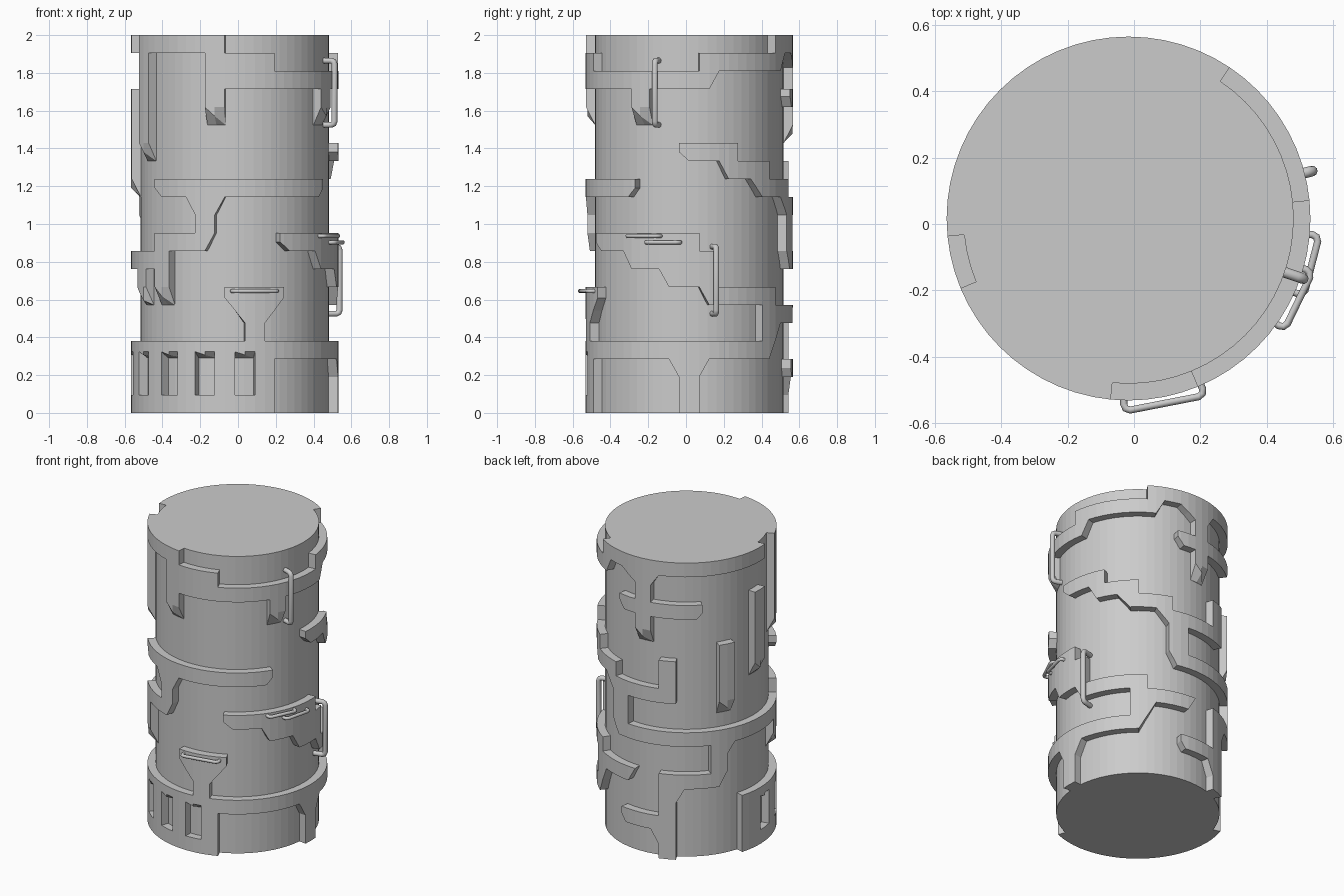
import bpy, bmesh, math
from math import sin, cos, radians, floor

if "Cube" in bpy.data.objects:
    bpy.data.objects.remove(bpy.data.objects["Cube"])

# The hull is laid out on a grid: 64 columns around, 21 rows up
CX, CY = -0.0165, 0.0165
RI, RO = 0.4985, 0.549
U = 2 * math.pi / 64
V = 2 / 21


def on_hull(k, m, r):
    """Column k (0 = front, growing to +x), row m, radius r -> 3D point."""
    f = k - floor(k) - 0.5
    r = r * cos(U / 2) / cos(f * U)
    return (CX + r * sin(k * U), CY - r * cos(k * U), m * V)


def finish(name, verts, faces):
    me = bpy.data.meshes.new(name)
    me.from_pydata(verts, [], faces)
    bm = bmesh.new()
    bm.from_mesh(me)
    bmesh.ops.recalc_face_normals(bm, faces=bm.faces[:])
    bm.to_mesh(me)
    bm.free()
    ob = bpy.data.objects.new(name, me)
    bpy.context.collection.objects.link(ob)
    return ob


def panel(name, outline, slope_row=None):
    """Wrap a flat outline (column, row) round the hull as a raised plate.
    Points on slope_row sink to the hull, which makes a sloped end."""
    bm = bmesh.new()
    bm.faces.new([bm.verts.new((k, m, 0)) for k, m in outline])
    bm.normal_update()
    bmesh.ops.triangulate(bm, faces=bm.faces[:], ngon_method='EAR_CLIP')
    ks = [p[0] for p in outline]
    for k in range(floor(min(ks)) + 1, math.ceil(max(ks))):
        bmesh.ops.bisect_plane(bm, geom=bm.verts[:] + bm.edges[:] + bm.faces[:],
                               dist=1e-5, plane_co=(k, 0, 0), plane_no=(1, 0, 0))
    bm.verts.index_update()
    n = len(bm.verts)
    outer, inner = [], []
    for v in bm.verts:
        k, m = v.co.x, v.co.y
        k = round(k) if abs(k - round(k)) < 1e-4 else k
        low = slope_row is not None and abs(m - slope_row) < 1e-4
        outer.append(on_hull(k, m, RI + 0.001 if low else RO))
        inner.append(on_hull(k, m, RI - 0.01))
    faces = []
    for f in bm.faces:
        ids = [v.index for v in f.verts]
        faces.append(ids)
        faces.append([i + n for i in reversed(ids)])
    for e in bm.edges:
        if e.is_boundary:
            a, b = (v.index for v in e.verts)
            faces.append([a, b, b + n, a + n])
    bm.free()
    return finish(name, outer + inner, faces)


def box(name, k0, k1, m0, m1, slope_row=None):
    return panel(name, [(k0, m0), (k1, m0), (k1, m1), (k0, m1)], slope_row)


def handle(name, a0, z0, a1, z1, r_out, wire):
    """Bent wire grip between two (angle, height) points."""
    def p(a, z, r):
        a = radians(a)
        return (CX + r * sin(a), CY - r * cos(a), z)

    def mix(a, z, t):
        return a + ((a0 + a1) / 2 - a) * t, z + ((z0 + z1) / 2 - z) * t
    L = math.dist(p(a0, z0, r_out), p(a1, z1, r_out))
    t = 0.04 / L
    pts = []
    for a, z in ((a0, z0), (a1, z1)):
        leg = [p(a, z, 0.49), p(a, z, r_out - 0.018),
               p(*mix(a, z, t * 0.3), r_out - 0.005), p(*mix(a, z, t), r_out)]
        pts += leg if not pts else leg[::-1]
    cu = bpy.data.curves.new(name, 'CURVE')
    cu.dimensions = '3D'
    cu.bevel_depth = wire
    cu.bevel_resolution = 3
    cu.use_fill_caps = True
    sp = cu.splines.new('POLY')
    sp.points.add(len(pts) - 1)
    for q, c in zip(sp.points, pts):
        q.co = (*c, 1)
    bpy.context.collection.objects.link(bpy.data.objects.new(name, cu))


# Main hull cylinder
ring = [on_hull(k, 0, RI) for k in range(64)] + [on_hull(k, 21, RI) for k in range(64)]
sides = [(k, (k + 1) % 64, (k + 1) % 64 + 64, k + 64) for k in range(64)]
finish("hull", ring, sides + [tuple(range(64)), tuple(range(64, 128))])

# Top collar with hanging stems and cross bar
panel("top_collar", [
    (49, 21), (26, 21), (26, 20), (17, 20), (17, 19), (4, 19), (4, 20), (-1, 20),
    (-1, 21), (-12, 21), (-12, 15), (-10, 15), (-10, 20), (-3, 20), (-3, 17), (-1, 17),
    (-1, 18), (10, 18), (10, 17), (12, 17), (12, 18), (18, 18), (19, 19), (27, 19),
    (28, 20), (30, 20), (32, 19.2), (32, 18), (29.6, 18), (29.6, 17.6), (30.4, 17),
    (32, 17), (32, 16), (34, 16), (34, 17), (39.4, 17), (40, 17.4), (40, 18), (34, 18),
    (34, 19.2), (35, 20), (49, 20)])

# Middle belt: stepped plate on the right, running round the back to the front
panel("middle_belt", [
    (15, 15), (21, 15), (21, 14), (25, 14), (25, 13), (29, 13), (29, 12), (35, 12),
    (35, 14), (37, 14), (37, 11), (31, 11), (31, 9), (55, 9), (55, 10), (60, 10),
    (60, 11), (59, 12), (56, 12), (55, 12.5), (55, 13), (74.4, 13), (74.4, 12.5),
    (73.6, 12), (63, 12), (62, 11), (62, 10), (61, 9), (57, 9), (57, 7), (55, 7),
    (55, 8), (53.5, 8), (53.5, 7), (51.5, 7), (51.5, 8), (29.5, 8), (28.5, 9),
    (28.5, 11), (27, 12), (24, 12), (22.5, 13), (20, 13), (19, 14), (16, 14), (15, 14.5)])

# Back branch from the belt down to the floor
panel("back_branch", [
    (44, 8), (43, 7.2), (43, 6), (42, 5), (38, 5), (37, 4), (37, 0), (35, 0), (35, 1),
    (34, 2), (30.6, 2), (30, 2.5), (30, 3), (35, 3), (35, 6), (41, 6), (41, 8)])

# Bottom collar with front funnel and right-hand stepped plate
panel("bottom_collar", [
    (-19, 3.4), (4, 3.4), (4, 3), (14, 3), (15, 2), (15, 0), (17, 0), (17, 2), (18, 3),
    (25, 3), (27, 5), (31, 5), (32, 6), (26, 6), (26, 7), (18.5, 7), (18.5, 9), (17, 9),
    (17, 10), (4.6, 10), (4.6, 9.5), (5.7, 9), (9, 9), (10, 8), (13, 8), (14, 7),
    (17, 7), (18, 6), (24, 6), (24, 4), (3, 4), (3, 5), (5, 6.4), (5, 7), (-1, 7),
    (-1, 6.4), (1, 5), (1, 4), (-19, 4)])
box("collar_base", -19, 4, 0, 1)

# Uprights between the five windows, and sloped window tops
for i, (a, b) in enumerate([(-19, -16), (-14, -12), (-10, -8), (-6, -4), (-2, 0), (2, 4)]):
    box(f"window_post_{i}", a, b, 1, 3.4)
for i, k in enumerate(range(-15, 2, 4)):
    box(f"window_slope_{i}", k - 1, k + 1, 3.05, 3.4, 3.05)

# Free-standing back blocks
box("back_block", 42, 44, 11, 15)
box("side_block", 47, 49, 13, 18)

# Sloped feet under every hanging stem
for i, (k, m) in enumerate([(-12, 15), (-3, 17), (10, 17), (32, 16), (42, 11),
                            (47, 13), (55, 7), (51.5, 7)]):
    box(f"stem_foot_{i}", k, k + 2, m - 1, m, m - 1)

# Wire handles
handle("upper_right_handle", 71, 1.865, 71, 1.525, 0.558, 0.016)
handle("lower_right_handle", 104.5, 0.88, 104.5, 0.525, 0.573, 0.016)
handle("front_handle", -1.5, 0.645, 23.5, 0.645, 0.578, 0.011)
handle("plate_handle_a", 54.5, 0.937, 74, 0.937, 0.575, 0.011)
handle("plate_handle_b", 66, 0.903, 85, 0.903, 0.575, 0.011)
